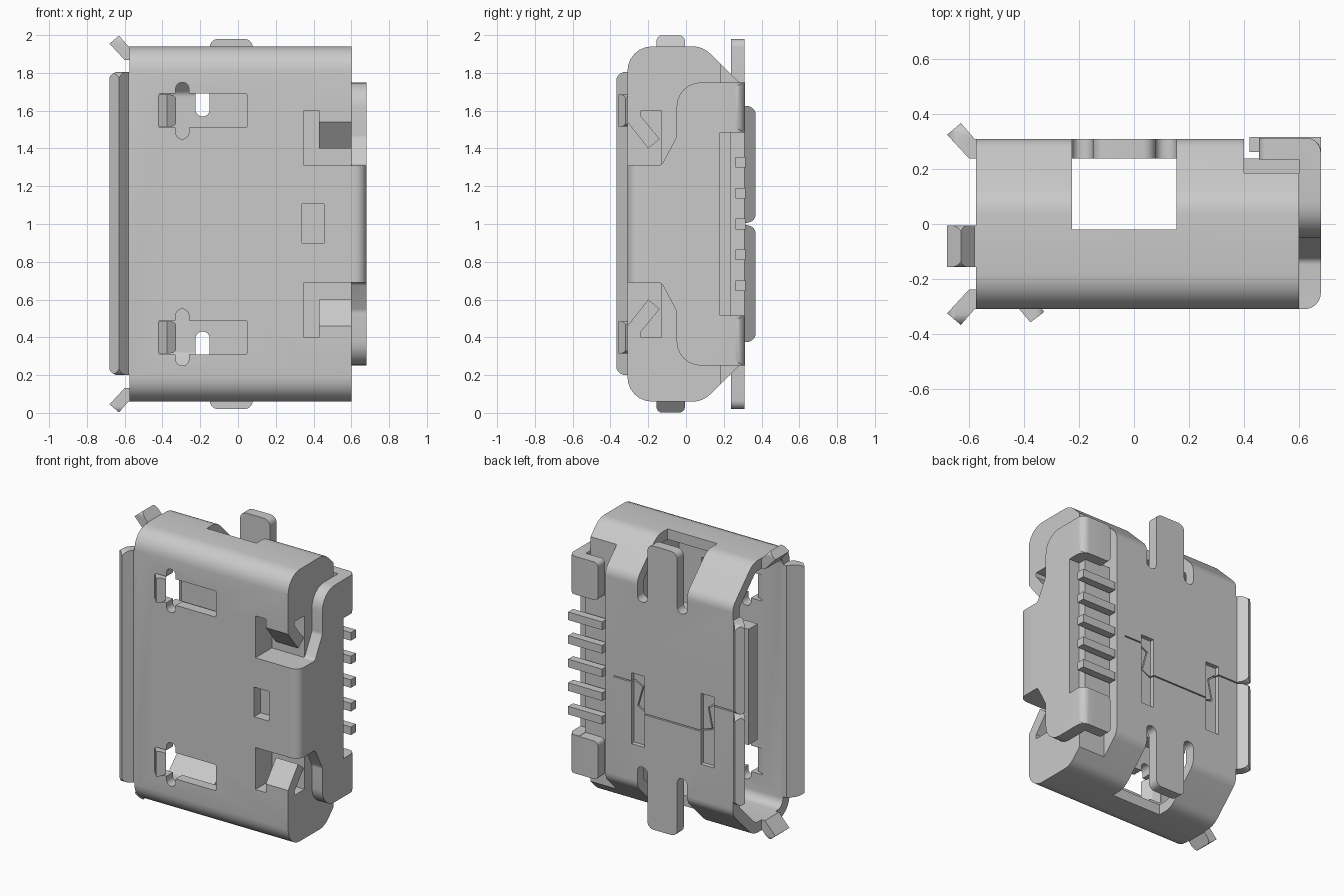
import bpy, bmesh, math
from mathutils import Vector

cube = bpy.data.objects.get("Cube")
if cube:
    bpy.data.objects.remove(cube, do_unlink=True)

metal = bpy.data.materials.new("plain grey")
metal.use_nodes = True
GREY = (0.59, 0.59, 0.59, 1)
metal.diffuse_color = GREY
metal.node_tree.nodes["Principled BSDF"].inputs["Base Color"].default_value = GREY


def rounded(corners, steps=6):
    """Fillet 2D corners given as (a, b, radius)."""
    out = []
    n = len(corners)
    for i, (a, b, r) in enumerate(corners):
        p = Vector((a, b))
        if r == 0:
            out.append(p)
            continue
        u = (Vector(corners[i - 1][:2]) - p).normalized()
        v = (Vector(corners[(i + 1) % n][:2]) - p).normalized()
        half = u.angle(v) / 2
        reach = r / math.tan(half)
        centre = p + (u + v).normalized() * (r / math.sin(half))
        start, end = p + u * reach - centre, p + v * reach - centre
        sweep = math.pi - 2 * half
        for k in range(steps + 1):
            t = k / steps
            out.append(centre + (start * math.sin((1 - t) * sweep)
                                 + end * math.sin(t * sweep)) / math.sin(sweep))
    return out


def rect(a0, a1, b0, b1, r=0):
    return rounded([(a0, b0, r), (a1, b0, r), (a1, b1, r), (a0, b1, r)])


def prism(name, pts, axis, lo, hi):
    """Extrude a 2D outline along an axis."""
    place = {"x": lambda p, d: (d, p[0], p[1]),
             "y": lambda p, d: (p[0], d, p[1]),
             "z": lambda p, d: (p[0], p[1], d)}[axis]
    bm = bmesh.new()
    ends = [[bm.verts.new(place(p, d)) for p in pts] for d in (lo, hi)]
    n = len(pts)
    for ring in ends:
        bm.faces.new(ring)
    for i in range(n):
        j = (i + 1) % n
        bm.faces.new((ends[0][i], ends[0][j], ends[1][j], ends[1][i]))
    bmesh.ops.recalc_face_normals(bm, faces=bm.faces)
    mesh = bpy.data.meshes.new(name)
    bm.to_mesh(mesh)
    bm.free()
    mesh.materials.append(metal)
    obj = bpy.data.objects.new(name, mesh)
    bpy.context.collection.objects.link(obj)
    return obj


def block(name, x0, x1, y0, y1, z0, z1):
    return prism(name, rect(x0, x1, z0, z1), "y", y0, y1)


def carve(obj, cutter, operation="DIFFERENCE"):
    mod = obj.modifiers.new("cut", "BOOLEAN")
    mod.operation, mod.solver, mod.object = operation, "EXACT", cutter
    bpy.context.view_layer.objects.active = obj
    bpy.ops.object.modifier_apply(modifier=mod.name)
    bpy.data.objects.remove(cutter, do_unlink=True)


def flip(pts, s):
    """Mirror the second coordinate about mid height for s = -1."""
    return [(p[0], 1 + s * (p[1] - 1)) for p in pts]


def whole(half):
    """Complete an upper half outline with its mirrored lower half."""
    return rounded(half + [(a, 2 - b, r) for a, b, r in reversed(half)])


SIDES = (("upper", 1), ("lower", -1))
outer = whole([(-.31, 1.94, .13), (.09, 1.94, .13), (.31, 1.72, .1)])
inner = whole([(-.238, 1.868, .06), (.06, 1.868, .06), (.238, 1.69, .04)])

# Hollow folded shell
shell = prism("shell", outer, "x", -.575, .6)
carve(shell, prism("cutter", inner, "x", -1, 1))
carve(shell, block("cutter", .4, 1, .185, 1, -.1, 2.1))
for label, s in SIDES:
    # Latch windows with keyhole slots
    carve(shell, prism("cutter", flip(rect(-.42, .05, 1.51, 1.69, .012), s), "y", -.4, -.15))
    carve(shell, prism("cutter", flip(rect(-.33, -.26, 1.45, 1.75, .034), s), "y", -.4, -.15))
    # Corner openings beside the rear spring arms
    carve(shell, prism("cutter", flip(rect(.35, .8, 1.31, 1.6), s), "y", -.4, -.15))
    # Opening around the mounting tab
    carve(shell, prism("cutter", flip(rect(-.225, .155, 1.66, 2.2), s), "y", -.02, .5))
    for x0, x1 in ((-.225, -.15), (.078, .155)):
        carve(shell, prism("cutter", flip(rect(x0, x1, 1.57, 2.2, .035), s), "y", .15, .5))
# Small front window and back pockets
carve(shell, block("cutter", .34, .455, -.4, -.15, .9, 1.105))
for x0 in (-.43, .1):
    carve(shell, block("cutter", x0, x0 + .1, .28, .5, .57, 1.06))
# Dovetail joint line, one thin groove per segment
seam = [(-.7, 1), (-.42, 1), (-.37, .96), (-.4, .82), (-.34, .8),
        (.11, .8), (.17, .83), (.13, .97), (.19, 1), (.33, 1)]
for a, b in zip(seam, seam[1:]):
    a, b = Vector(a), Vector(b)
    along = (b - a).normalized() * .004
    side = Vector((-along.y, along.x))
    a, b = a - along, b + along
    carve(shell, prism("cutter", [a + side, b + side, b - side, a - side], "y", .262, .5))

# Inner housing closing the rear end
housing = prism("housing", inner, "x", .22, .6)
for label, s in SIDES:
    carve(housing, prism("cutter", flip(rect(.35, 1, 1.31, 1.6), s), "y", -.5, -.13))
    carve(housing, prism("cutter", flip(rect(.4, 1, 1.5, 2), s), "y", .185, .5))
block("tongue", -.45, .22, -.14, -.04, .6, 1.4)

# Rear cover plate, with a bay for the contacts
cover = prism("rear_cover", whole([
    (-.31, 1.31, 0), (-.13, 1.31, .03), (-.05, 1.46, .05),
    (-.05, 1.75, .13), (.31, 1.75, 0)]), "x", .6, .68)
carve(cover, block("cutter", .5, .8, .18, .5, .515, 1.485))
carve(cover, prism("cutter", rounded([
    (.5, -.31, 0), (.68, -.31, .06), (.68, .31, .05), (.5, .31, 0)]), "z", 0, 2), "INTERSECT")

# Flared mouth lips
flare = [(-.56, .31), (-.56, .238), (-.60, .238), (-.68, .325), (-.63, .367), (-.58, .31)]


def lip(name, direction, z0, z1):
    obj = prism(name, [(x, direction * y) for x, y in flare], "z", z0, z1)
    carve(obj, prism("cutter", rect(-.685, -.4, z0, z1, .05), "y", -.5, .5), "INTERSECT")
    carve(obj, prism("cutter", rect(-.37, .37, z0, z1, .05), "x", -.8, -.4), "INTERSECT")


lip("front_lip", -1, .2, 1.805)
for label, s in SIDES:
    lip(label + "_back_lip", 1, *sorted((1 + s * .006, 1 + s * .625)))
    # Side lips at the top and bottom of the mouth
    side = prism(label + "_side_lip", flip([(x, y + 1.63) for x, y in flare], s), "y", -.157, -.005)
    carve(side, prism("cutter", rect(-.157, -.005, 0, 2, .035), "x", -.8, -.4), "INTERSECT")
    # Mounting tab
    prism(label + "_mounting_tab", flip(rounded([
        (-.15, 1.66, 0), (.078, 1.66, 0), (.078, 1.98, .045), (-.15, 1.98, .045)]), s),
        "y", .238, .31)
    # Outward latch flap at the window edge
    flap = prism(label + "_latch_flap", [
        (-.425, -.30), (-.377, -.358), (-.327, -.32), (-.37, -.26), (-.425, -.238)], "z",
        *sorted((1 + s * .515, 1 + s * .685)))
    carve(flap, prism("cutter", flip(rect(-.5, -.32, 1.515, 1.685, .04), s), "y", -.5, 0), "INTERSECT")
    # Inward bent spring arm
    prism(label + "_spring_arm", flip([
        (-.31, 1.6), (-.31, 1.54), (-.2, 1.4), (-.14, 1.45), (-.238, 1.57), (-.238, 1.6)], s),
        "x", .43, .6)
    # Soldering foot wrapped from the rear cover
    foot = prism(label + "_solder_foot", flip(rect(.455, .68, 1.487, 1.75, .03), s), "y", .235, .312)
    carve(foot, prism("cutter", rounded([
        (.4, .1, 0), (.68, .1, 0), (.68, .312, .05), (.4, .312, 0)]), "z", 0, 2), "INTERSECT")

# Row of five contacts
for i in range(5):
    z = 1 + (i - 2) * .163
    block("contact_%d" % (i + 1), .42, .68, .262, .316, z - .028, z + .028)

# Smooth rounded corners, keep edges crisp
bpy.ops.object.select_all(action="DESELECT")
for obj in bpy.context.scene.objects:
    if obj.type == "MESH":
        obj.select_set(True)
        bpy.context.view_layer.objects.active = obj
bpy.ops.object.shade_smooth_by_angle(angle=math.radians(30))
